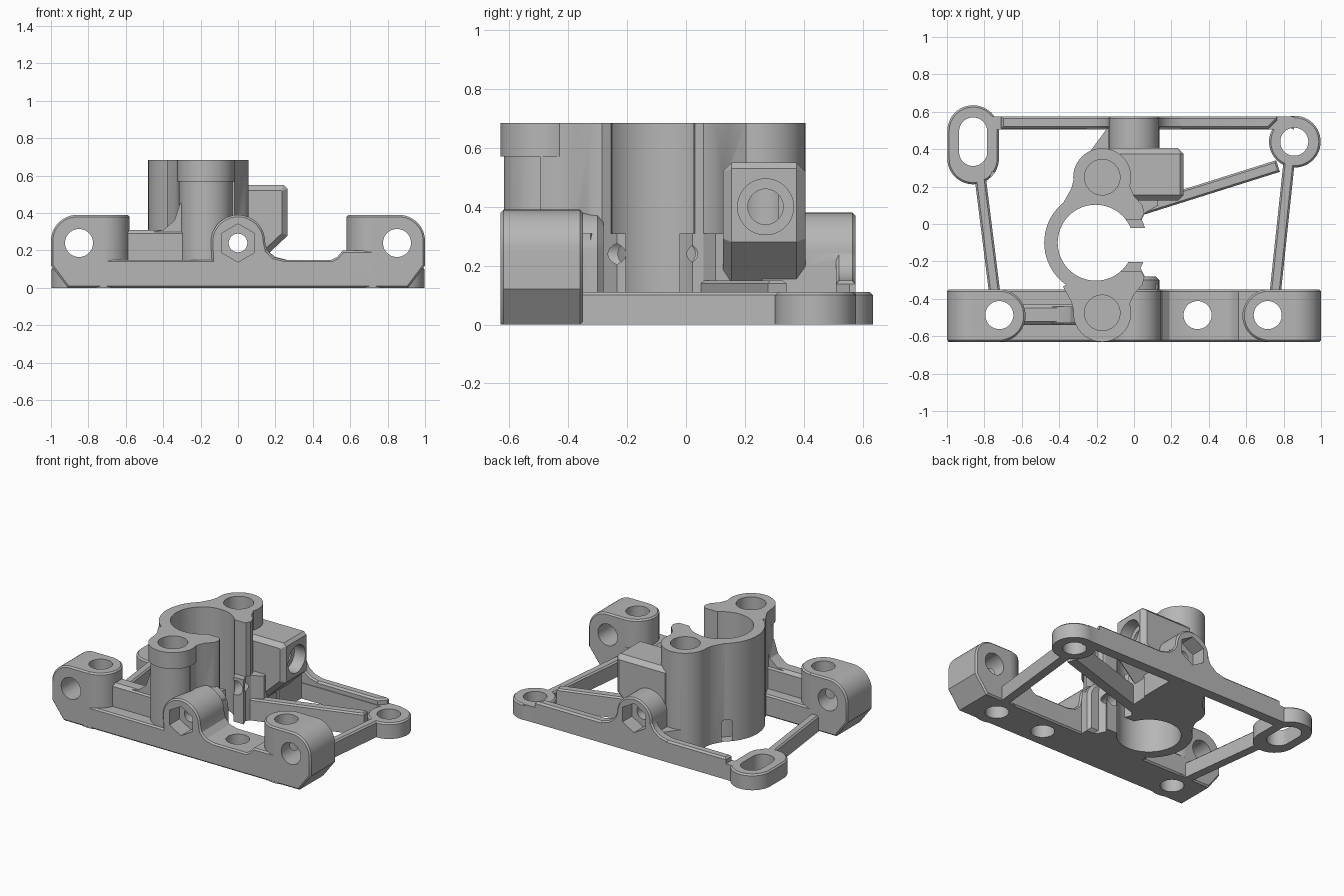
import bpy, bmesh
from math import sin, cos, radians
from mathutils import Vector

old = bpy.data.objects.get("Cube")
if old:
    bpy.data.objects.remove(old, do_unlink=True)

grey = bpy.data.materials.new("machined grey")
grey.use_nodes = True
tone = (0.47, 0.47, 0.47, 1)
grey.diffuse_color = tone
grey.node_tree.nodes["Principled BSDF"].inputs["Base Color"].default_value = tone

solids, cutters = [], []


def arc(cx, cy, r, a0=0, a1=360, n=48):
    """Points on an arc; a full circle leaves out the repeated end point."""
    count = n if a1 - a0 == 360 else n + 1
    angles = [radians(a0 + (a1 - a0) * i / n) for i in range(count)]
    return [(cx + r * cos(a), cy + r * sin(a)) for a in angles]


def rect(x0, x1, y0, y1):
    return [(x0, y0), (x1, y0), (x1, y1), (x0, y1)]


def slot(cx, y0, y1, r):
    return arc(cx, y1, r, 0, 180, 24) + arc(cx, y0, r, 180, 359.9, 24)


def mirror(points):
    """Reflect a plan outline across the middle of the clamp gap."""
    return [(x, -0.225 - y) for x, y in points]


def prism(name, points, lo, hi, axis="z", chamfer=0.0, group=solids):
    """Extrude an outline along an axis, with chamfered ends (top only for z)."""
    place = {"x": lambda p, d: (d, p[0], p[1]),
             "y": lambda p, d: (p[0], d, p[1]),
             "z": lambda p, d: (p[0], p[1], d)}[axis]
    bm = bmesh.new()
    a = [bm.verts.new(place(p, lo)) for p in points]
    b = [bm.verts.new(place(p, hi)) for p in points]
    first, last = bm.faces.new(a), bm.faces.new(b)
    for i in range(len(a)):
        j = (i + 1) % len(a)
        bm.faces.new((a[i], a[j], b[j], b[i]))
    bmesh.ops.recalc_face_normals(bm, faces=bm.faces)
    if chamfer:
        edges = list(last.edges) + (list(first.edges) if axis != "z" else [])
        bmesh.ops.bevel(bm, geom=edges, offset=chamfer, segments=1,
                        affect="EDGES", clamp_overlap=True)
    mesh = bpy.data.meshes.new(name)
    bm.to_mesh(mesh)
    bm.free()
    ob = bpy.data.objects.new(name, mesh)
    bpy.context.collection.objects.link(ob)
    ob.hide_render = group is cutters
    group.append(ob)
    return ob


def strut(name, start, end, width, height):
    s, e = Vector(start), Vector(end)
    d = (e - s).normalized()
    n = Vector((-d.y, d.x)) * width / 2
    prism(name, [tuple(p) for p in (s - n, e - n, e + n, s + n)], 0, height, "z", 0.01)


def cut(name, points, lo, hi, axis="z"):
    prism(name, points, lo, hi, axis, 0, cutters)


# Front beam with raised end blocks and the domed nut boss
right_end = [(0.91, 0), (1, 0.12)] + arc(0.86, 0.25, 0.14, 0, 90, 12)
right_end += [(0.71, 0.39), (0.71, 0.2), (0.56, 0.2), (0.53, 0.165), (0.5, 0.15)]
dome = [(0.25, 0.15), (0.19, 0.165), (0.155, 0.2)] + arc(0, 0.245, 0.145, 0, 180, 24)
left_end = [(-0.14, 0.15), (-0.71, 0.15), (-0.71, 0.39)]
left_end += arc(-0.86, 0.25, 0.14, 90, 180, 12) + [(-1, 0.12), (-0.91, 0)]
prism("front_beam", right_end + dome + left_end, -0.63, -0.35, "y", 0.01)
for side in (-1, 1):
    prism("block_inner_end", arc(side * 0.72, -0.49, 0.14), 0, 0.39, "z", 0.01)
prism("beam_ridge", rect(-0.7, -0.2, -0.54, -0.43), 0, 0.31, "z", 0.02)
prism("ridge_fillet", [(-0.45, 0.1), (-0.2, 0.1), (-0.2, 0.45), (-0.31, 0.45),
                       (-0.34, 0.36), (-0.4, 0.31), (-0.45, 0.3)], -0.53, -0.44, "y")

# Split clamp: ring, two bolt columns with webs and the lower lips
prism("clamp_ring", arc(-0.205, -0.1, 0.275, n=64), 0, 0.685)
web = [(-0.315, 0.27), (-0.335, 0.19), (-0.38, 0.11), (-0.2, 0), (-0.03, 0.01),
       (0.04, 0.03), (0.055, 0.06), (0.045, 0.1), (0, 0.15), (-0.025, 0.21), (-0.02, 0.27)]
lip = [(-0.1, 0.3), (0.1, 0.3), (0.13, 0.1), (0.06, 0.06), (0.025, -0.01),
       (0, -0.02), (-0.03, -0.02), (-0.1, 0.08)]
bolt = arc(-0.17, 0.25, 0.155)
prism("rear_column", bolt, 0, 0.685)
prism("front_column", mirror(arc(-0.17, 0.25, 0.143)), 0, 0.6)
prism("front_column_cap", mirror(bolt), 0.57, 0.685)
for shape, label in ((list, "rear"), (mirror, "front")):
    prism(label + "_web", shape(web), 0, 0.685)
    prism(label + "_lip", shape(lip), 0, 0.31)
front_arch = [(-0.1, 0), (0.135, 0)] + arc(0, 0.245, 0.135, 0, 180, 24)[:20] + [(-0.1, 0.3)]
prism("front_boss", front_arch, -0.5, -0.28, "y", 0.02)

# Side insert block with its sloping underside and foot
prism("insert_block", [(-0.15, 0.1), (0.08, 0.1), (0.17, 0.19), (0.25, 0.265), (0.265, 0.28),
                       (0.265, 0.53), (0.245, 0.55), (-0.15, 0.55)], 0.125, 0.405, "y", 0.03)
prism("clamp_foot", [(-0.3, 0.1), (0.12, 0.08), (0.13, 0.53), (-0.13, 0.53), (-0.3, 0.3)], 0, 0.15)

# Rear nut boss and its flare into the rail
rear_arch = [(-0.135, 0), (0.135, 0)] + arc(0, 0.245, 0.135, 0, 180, 24)
prism("rear_boss", rear_arch, 0.25, 0.575, "y", 0.01)
flare = [(0.26, 0.15), (0.2, 0.165), (0.155, 0.2), (0.135, 0.24)]
prism("rear_boss_flare", [(-0.26, 0), (0.26, 0)] + flare +
      [(-x, z) for x, z in reversed(flare)], 0.51, 0.575, "y", 0.01)

# Rear rail, mounting ears and diagonal struts
prism("rear_rail_base", rect(-0.86, 0.855, 0.505, 0.575), 0, 0.11)
prism("rear_rail", [(-0.71, 0.51), (0.72, 0.51), (0.765, 0.555), (0.765, 0.575),
                    (-0.71, 0.575)], 0, 0.15, "z", 0.012)
prism("right_ear", arc(0.86, 0.44, 0.138), 0, 0.11, "z", 0.01)
prism("left_ear", slot(-0.86, 0.35, 0.497, 0.138), 0, 0.11, "z", 0.01)
strut("left_diagonal", (-0.77, 0.25), (-0.36, 0.095), 0.065, 0.15)
strut("right_diagonal", (0.77, 0.31), (0.04, 0.08), 0.065, 0.15)
strut("left_strut", (-0.825, 0.27), (-0.745, -0.37), 0.06, 0.11)
strut("right_strut", (0.83, 0.34), (0.755, -0.37), 0.06, 0.11)

# Clamp bore and gap
cut("bore_cutter", arc(-0.205, -0.1, 0.203, n=64), -0.1, 0.8)
cut("upper_gap_cutter", rect(-0.2, 0.3, -0.25, 0.025), 0.31, 0.8)
cut("lower_gap_cutter", rect(-0.2, 0.2, -0.203, -0.022), -0.1, 0.35)

# Vertical holes and ear openings
for shape in (list, mirror):
    cut("column_hole_cutter", shape(arc(-0.17, 0.25, 0.095)), 0.3, 0.8)
for x in (-0.72, 0.34, 0.715):
    cut("beam_hole_cutter", arc(x, -0.487, 0.075), -0.1, 0.5)
cut("ear_hole_cutter", arc(0.857, 0.44, 0.075), -0.1, 0.3)
cut("ear_slot_cutter", slot(-0.86, 0.385, 0.495, 0.075), -0.1, 0.3)

# Cross holes: block holes, clamp screw, hex nut pockets, insert
for x in (-0.85, 0.85):
    cut("block_hole_cutter", arc(x, 0.24, 0.075), -0.8, -0.2, "y")
cut("screw_cutter", arc(0, 0.24, 0.05, n=32), -0.8, 0.8, "y")
hexagon = arc(0, 0.24, 0.102, 90, 450, 6)
cut("front_nut_cutter", hexagon, -0.8, -0.52, "y")
cut("rear_nut_cutter", hexagon, 0.47, 0.8, "y")
cut("insert_cutter", arc(0.27, 0.4, 0.095), 0.18, 0.4, "x")
cut("insert_tip_cutter", arc(0.27, 0.4, 0.06), -0.1, 0.3, "x")

# Weld the solids together, then cut the holes
body = solids[0]
for group, operation in ((solids[1:], "UNION"), (cutters, "DIFFERENCE")):
    for tool in group:
        mod = body.modifiers.new(tool.name, "BOOLEAN")
        mod.operation = operation
        mod.solver = "EXACT"
        mod.object = tool
bpy.context.view_layer.update()
result = bpy.data.meshes.new_from_object(body.evaluated_get(bpy.context.evaluated_depsgraph_get()))
body.modifiers.clear()
body.data = result
for tool in solids[1:] + cutters:
    bpy.data.objects.remove(tool, do_unlink=True)

# Finish: name, material and shading
body.name = "clamp_bracket"
body.data.materials.clear()
body.data.materials.append(grey)
bpy.ops.object.select_all(action="DESELECT")
body.select_set(True)
bpy.context.view_layer.objects.active = body
bpy.ops.object.shade_smooth_by_angle(angle=radians(30))
